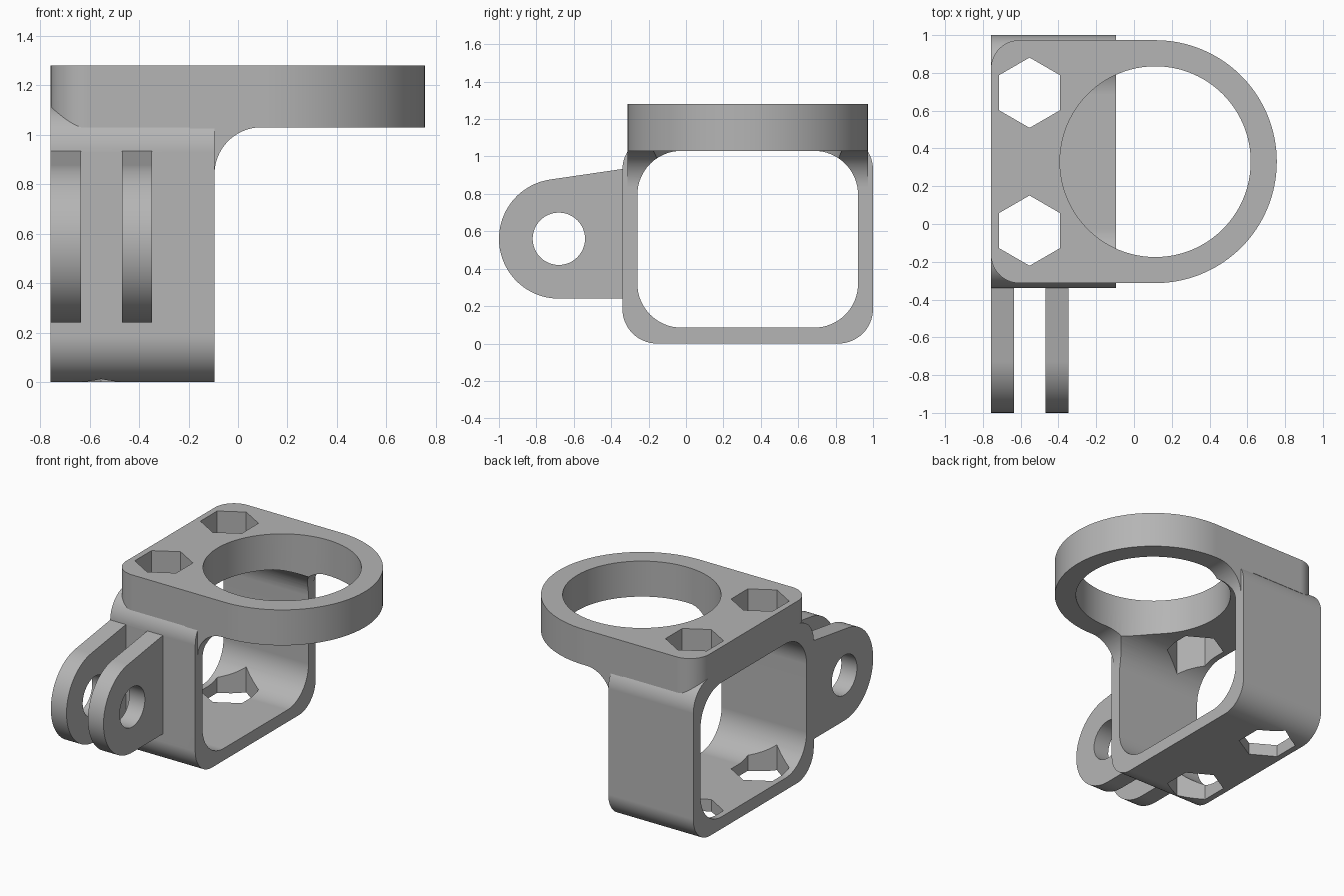
import bpy, bmesh
from math import sin, cos, radians
from mathutils import Vector

cube = bpy.data.objects.get("Cube")
if cube:
    bpy.data.objects.remove(cube, do_unlink=True)

grey = bpy.data.materials.new("matte grey")
grey.use_nodes = True
colour = (0.46, 0.46, 0.46, 1)
grey.diffuse_color = colour
grey.node_tree.nodes["Principled BSDF"].inputs["Base Color"].default_value = colour


def arc(cx, cy, r, start, end, steps):
    angles = [radians(start + (end - start) * i / steps) for i in range(steps + 1)]
    return [(cx + r * cos(a), cy + r * sin(a)) for a in angles]


def circle(cx, cy, r, sides, turn=0):
    return arc(cx, cy, r, turn, turn + 360, sides)[:-1]


def rounded_box(u0, u1, v0, v1, r):
    return (arc(u0 + r, v0 + r, r, 180, 270, 16) + arc(u1 - r, v0 + r, r, 270, 360, 16)
            + arc(u1 - r, v1 - r, r, 0, 90, 16) + arc(u0 + r, v1 - r, r, 90, 180, 16))


def prism(name, outline, axis, low, high):
    """Extrude a 2D outline along one axis; the outline uses the other two in order."""
    place = {"x": lambda u, v: (low, u, v),
             "y": lambda u, v: (u, low, v),
             "z": lambda u, v: (u, v, low)}[axis]
    bm = bmesh.new()
    face = bm.faces.new([bm.verts.new(place(u, v)) for u, v in outline])
    grown = bmesh.ops.extrude_face_region(bm, geom=[face])["geom"]
    shift = Vector([(high - low) * (axis == a) for a in "xyz"])
    bmesh.ops.translate(bm, vec=shift,
                        verts=[g for g in grown if isinstance(g, bmesh.types.BMVert)])
    bmesh.ops.recalc_face_normals(bm, faces=bm.faces)
    mesh = bpy.data.meshes.new(name)
    bm.to_mesh(mesh)
    bm.free()
    mesh.materials.append(grey)
    obj = bpy.data.objects.new(name, mesh)
    bpy.context.scene.collection.objects.link(obj)
    return obj


def select(obj):
    bpy.ops.object.select_all(action="DESELECT")
    obj.select_set(True)
    bpy.context.view_layer.objects.active = obj


def combine(body, tool, operation):
    """Apply a boolean to the body and discard the tool."""
    mod = body.modifiers.new("combine", "BOOLEAN")
    mod.operation, mod.solver, mod.object = operation, "EXACT", tool
    select(body)
    bpy.ops.object.modifier_apply(modifier=mod.name)
    bpy.data.objects.remove(tool, do_unlink=True)


BACK, FACE = -0.757, -0.095      # x range of the square frame
RING_X, MID_Y = 0.113, 0.33      # ring centre
RING_R, CORNER = 0.643, 0.15
UNDER, TOP = 1.03, 1.28          # z range of the top plate

# Square frame, solid for now
body = prism("ring_bracket", rounded_box(-0.34, 1.0, 0, 1.115, 0.185), "x", BACK, FACE)

# Top plate: rounded corners at one end, half round at the other
low, high = MID_Y - RING_R, MID_Y + RING_R
plate = (arc(RING_X, MID_Y, RING_R, -90, 90, 64)
         + arc(BACK + CORNER, high - CORNER, CORNER, 90, 180, 16)
         + arc(BACK + CORNER, low + CORNER, CORNER, 180, 270, 16))
combine(body, prism("plate", plate, "z", UNDER, TOP), "UNION")

# Concave brace between frame and plate
r = 0.19
brace = (arc(FACE + r, UNDER - r, r, 180, 90, 20)
         + [(FACE + r, UNDER + 0.03), (FACE - 0.1, UNDER + 0.03), (FACE - 0.1, UNDER - r)])
combine(body, prism("brace", brace, "y", low, high), "UNION")

# Pair of hinge lugs
lug = arc(-0.68, 0.56, 0.32, 98.5, 270, 44) + [(-0.3, 0.24), (-0.3, 0.939)]
for x0, x1 in ((BACK, -0.635), (-0.468, -0.347)):
    combine(body, prism("lug", lug, "x", x0, x1), "UNION")

# Frame opening, ring bore, hinge pin hole and hexagonal holes
cutters = [
    prism("opening", rounded_box(-0.26, 0.92, 0.085, UNDER, 0.235), "x", -0.9, 0.3),
    prism("bore", circle(RING_X, MID_Y, 0.505, 96), "z", 0.75, 1.5),
    prism("pin_hole", circle(-0.68, 0.56, 0.14, 48), "x", -0.9, -0.2),
]
for y in (-0.035, 0.695):
    cutters.append(prism("hex_hole", circle(-0.553, y, 0.186, 6, 30), "z", -0.2, 1.5))
for cutter in cutters:
    combine(body, cutter, "DIFFERENCE")

# Smooth curves with crisp edges
select(body)
bpy.ops.object.shade_smooth_by_angle(angle=radians(20))
normals = body.modifiers.new("flat face normals", "WEIGHTED_NORMAL")
normals.keep_sharp = True
